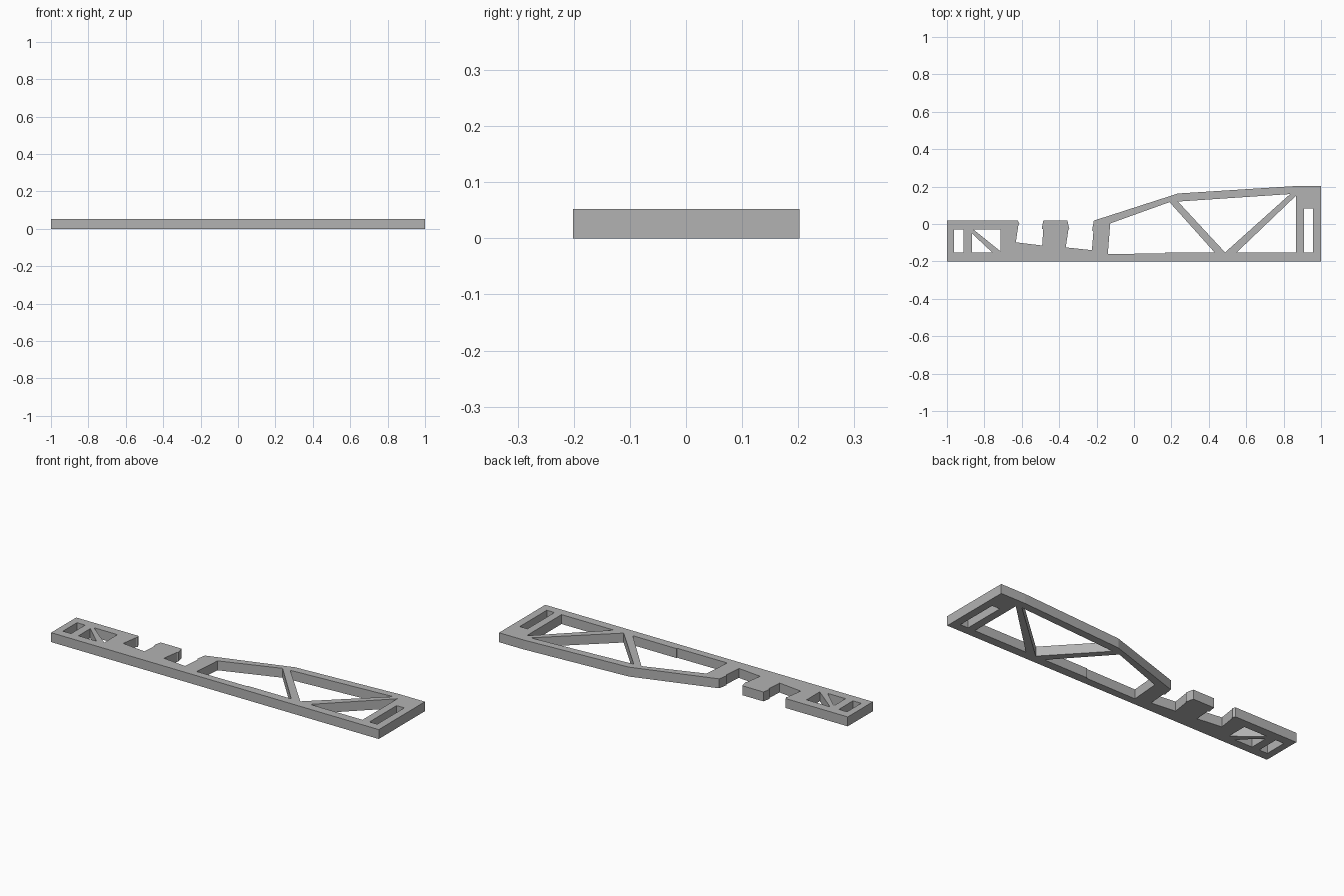
import bpy
import bmesh

if "Cube" in bpy.data.objects:
    bpy.data.objects.remove(bpy.data.objects["Cube"], do_unlink=True)

THICKNESS = 0.052
BASE = -0.153  # upper edge of the bottom rail

grey = bpy.data.materials.new("plain grey")
grey.use_nodes = True
grey.diffuse_color = (0.45, 0.45, 0.45, 1)
grey.node_tree.nodes["Principled BSDF"].inputs["Base Color"].default_value = grey.diffuse_color


def slot(x0, x1, top):
    """Rectangular window standing on the bottom rail."""
    return [(x0, BASE), (x1, BASE), (x1, top), (x0, top)]


def plate(name, loops, height):
    """Extruded plate: the first loop is the outline, the rest are openings."""
    bm = bmesh.new()
    for loop in loops:
        verts = [bm.verts.new((x, y, 0)) for x, y in loop]
        for a, b in zip(verts, verts[1:] + verts[:1]):
            bm.edges.new((a, b))
    bmesh.ops.triangle_fill(bm, edges=bm.edges[:], use_beauty=True, normal=(0, 0, 1))
    result = bmesh.ops.extrude_face_region(bm, geom=bm.faces[:], use_keep_orig=True)
    raised = [v for v in result["geom"] if isinstance(v, bmesh.types.BMVert)]
    bmesh.ops.translate(bm, verts=raised, vec=(0, 0, height))
    bmesh.ops.recalc_face_normals(bm, faces=bm.faces[:])
    mesh = bpy.data.meshes.new(name)
    bm.to_mesh(mesh)
    bm.free()
    mesh.materials.append(grey)
    obj = bpy.data.objects.new(name, mesh)
    bpy.context.collection.objects.link(obj)
    return obj


# Outline: bottom rail, tall end, sloping top, then the two snap-in notches
outline = [
    (-1, -0.201), (1, -0.201), (1, 0.202), (0.85, 0.202), (0.235, 0.163),
    (-0.215, 0.018), (-0.224, -0.035), (-0.217, -0.04), (-0.225, -0.14),
    (-0.365, -0.125), (-0.351, -0.032), (-0.346, -0.026), (-0.356, 0.018),
    (-0.485, 0.018), (-0.493, -0.024), (-0.485, -0.03), (-0.491, -0.115),
    (-0.632, -0.098), (-0.618, -0.005), (-0.613, 0.002), (-0.621, 0.018),
    (-1, 0.018),
]

# Windows between the struts
openings = [
    slot(-0.962, -0.912, -0.03),
    [(-0.867, -0.05), (-0.867, BASE), (-0.757, BASE)],
    [(-0.858, -0.03), (-0.715, -0.145), (-0.715, -0.03)],
    [(-0.127, 0.003), (-0.14, -0.16), (0.165, -0.158), (0.165, BASE),
     (0.432, BASE), (0.19, 0.117)],
    [(0.235, 0.12), (0.487, -0.152), (0.835, 0.16)],
    [(0.867, 0.152), (0.548, BASE), (0.867, BASE)],
    slot(0.91, 0.957, 0.083),
]

plate("truss_plate", [outline] + openings, THICKNESS)
